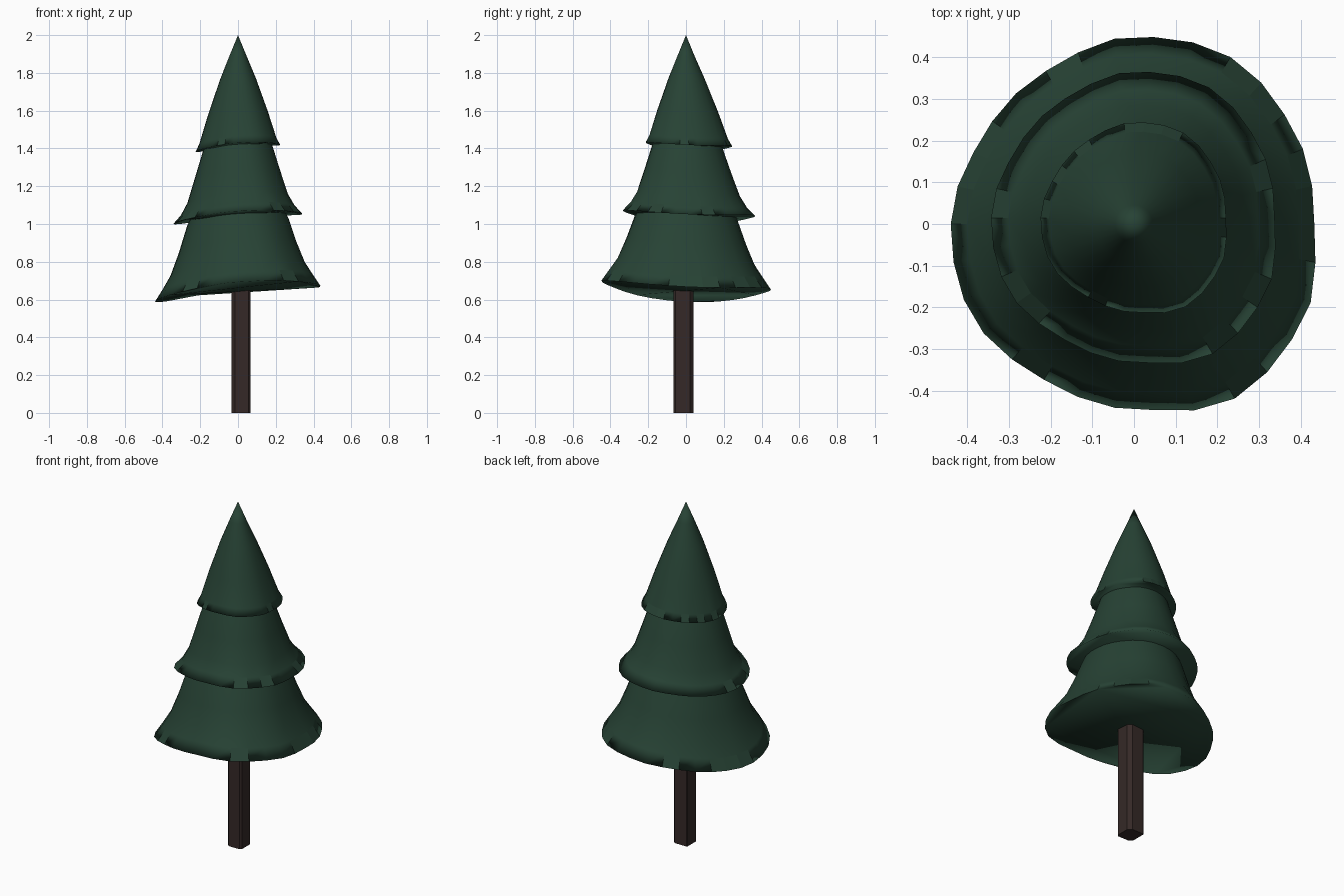
import bpy, bmesh, math, random

if "Cube" in bpy.data.objects:
    bpy.data.objects.remove(bpy.data.objects["Cube"])

random.seed(4)
SIDES = 30
# Rim radius of the lowest skirt every 30 degrees, counter-clockwise from +x
RIM = [.433, .445, .463, .45, .424, .42, .44, .448, .432, .445, .484, .468]


def material(name, rgb):
    m = bpy.data.materials.new(name)
    m.diffuse_color = (*rgb, 1)
    m.use_nodes = True
    m.node_tree.nodes["Principled BSDF"].inputs["Base Color"].default_value = m.diffuse_color
    return m


def add_object(name, bm, mat):
    bmesh.ops.recalc_face_normals(bm, faces=bm.faces)
    me = bpy.data.meshes.new(name)
    bm.to_mesh(me)
    bm.free()
    me.materials.append(mat)
    ob = bpy.data.objects.new(name, me)
    bpy.context.collection.objects.link(ob)


def rim_radius(a):
    f = a / math.radians(30)
    i = int(f)
    t = f - i
    t = t * t * (3 - 2 * t)
    return RIM[i % 12] * (1 - t) + RIM[(i + 1) % 12] * t


def rim_lift(a):
    return .04 * math.cos(a) - .022 * math.sin(a) - .0225 * math.cos(2 * a)


def skirt(name, size, tilt, base, shift_y, rings, apex, mat):
    """Uneven flared cone; rings are (radius factor, height above rim, sway)."""
    bm = bmesh.new()
    loops = []
    for k, h, sway in rings:
        loop = []
        for s in range(SIDES):
            a = 2 * math.pi * s / SIDES
            r = size * k * (sway * rim_radius(a) + (1 - sway) * .445)
            z = base + h + tilt * sway * rim_lift(a)
            loop.append(bm.verts.new((r * math.cos(a),
                                      r * math.sin(a) + shift_y * sway, z)))
        loops.append(loop)
    for n, (lo, hi) in enumerate(zip(loops, loops[1:])):
        for s in range(SIDES):
            t = (s + 1) % SIDES
            f = bm.faces.new((lo[s], lo[t], hi[t], hi[s]))
            # a few hard-edged needle flaps around the rim
            f.smooth = n > 0 or random.random() > .25
    tip = bm.verts.new((0, 0, apex))
    for s in range(SIDES):
        bm.faces.new((loops[-1][s], loops[-1][(s + 1) % SIDES], tip)).smooth = True
    bm.faces.new(loops[0][::-1]).smooth = True
    add_object(name, bm, mat)


green = material("needles", (.02, .055, .035))
brown = material("bark", (.035, .022, .02))

# Foliage, from bottom to top
skirt("lower_foliage", 1, 1, .65, 0,
      [(1, 0, 1), (.91, .06, .95), (.81, .13, .85), (.71, .24, .7),
       (.61, .37, .5), (.3, .65, 0)], 1.5, green)
skirt("middle_foliage", .78, .65, 1.04, .015,
      [(1, 0, 1), (.88, .045, .95), (.78, .105, .85), (.66, .23, .6),
       (.53, .37, .4), (.3, .55, 0)], 1.8, green)
skirt("top_foliage", .51, .45, 1.41, .015,
      [(1, 0, 1), (.91, .04, .9), (.71, .18, .6), (.42, .36, .2),
       (.2, .48, 0)], 2.0, green)

# Trunk: uneven chamfered post, slightly off centre
section = [(-.015, -.065), (.055, -.065), (.065, -.055), (.065, .02),
           (.045, .04), (-.03, .04), (-.035, .035), (-.035, -.045)]
bm = bmesh.new()
face = bm.faces.new([bm.verts.new((x, y, 0)) for x, y in section])
up = bmesh.ops.extrude_face_region(bm, geom=[face], use_keep_orig=True)["geom"]
bmesh.ops.translate(bm, vec=(0, 0, .85),
                    verts=[v for v in up if isinstance(v, bmesh.types.BMVert)])
add_object("trunk", bm, brown)
